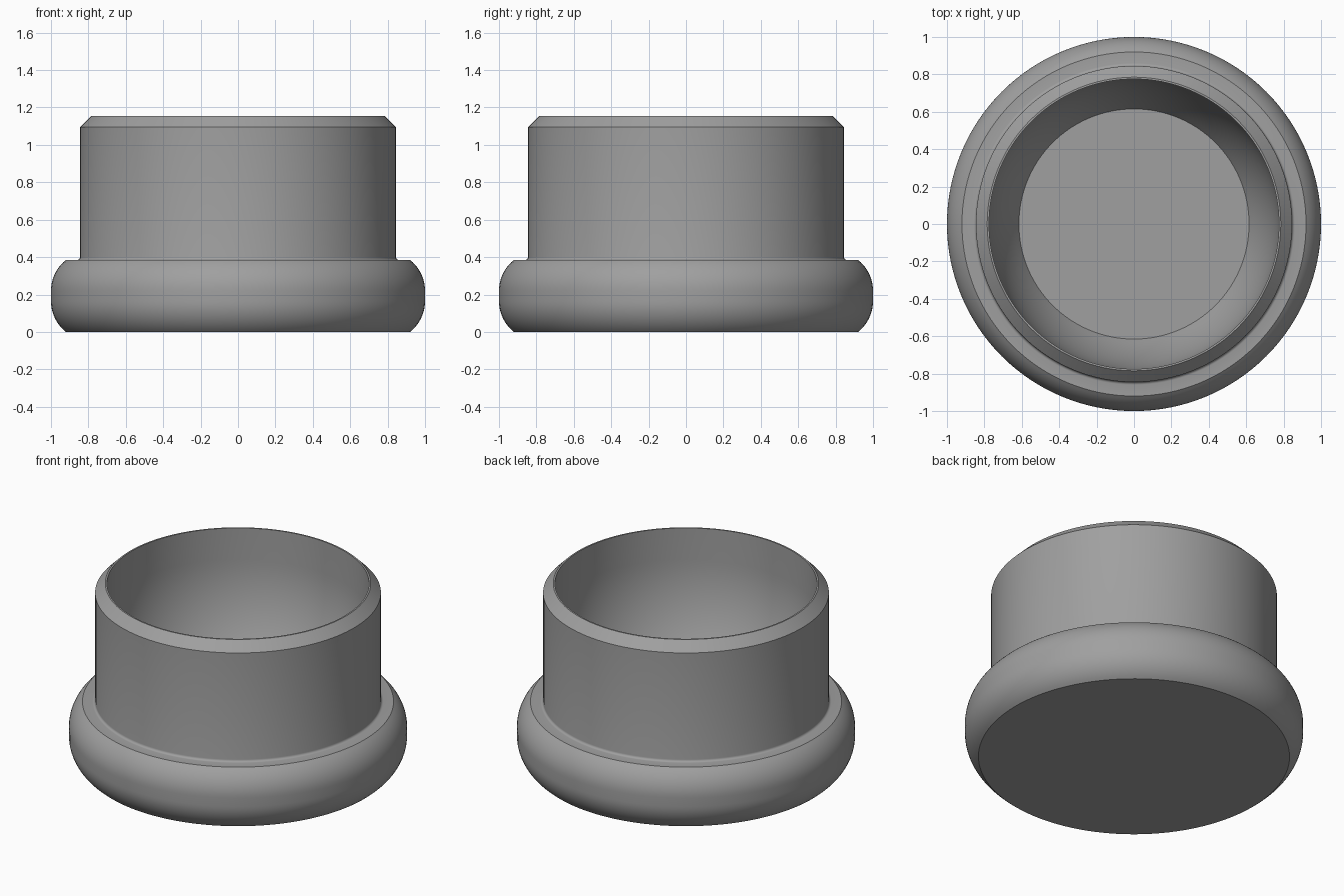
import bpy, bmesh, math

if "Cube" in bpy.data.objects:
    bpy.data.objects.remove(bpy.data.objects["Cube"])

SEGMENTS = 128


def arc(cx, cz, radius, start, end, steps):
    """Points (r, z) on a circular arc, angles in degrees."""
    pts = []
    for i in range(steps + 1):
        a = math.radians(start + (end - start) * i / steps)
        pts.append((cx + radius * math.cos(a), cz + radius * math.sin(a)))
    return pts


grey = bpy.data.materials.new("plain grey")
grey.diffuse_color = (0.35, 0.35, 0.35, 1)
grey.use_nodes = True
grey.node_tree.nodes["Principled BSDF"].inputs["Base Color"].default_value = grey.diffuse_color

# rounded flange, cut flat at bottom and top
R, A = 0.21, 51.8
profile = [(0, 0)]
profile += arc(1 - R, 0.165, R, -A, 0, 10)
profile += arc(1 - R, 0.22, R, 0, A, 10)

# small fillet, then the straight sleeve with a chamfered rim
profile += arc(0.86, 0.4, 0.015, 270, 180, 4)
profile += [(0.845, 1.095), (0.785, 1.155), (0.775, 1.155)]

# hollow: straight lip that curves inward to a flat floor
RI = 1.077
profile += arc(0.775 - RI, 0.95, RI, 0, -31.6, 12)
profile += [(0, 0.385)]

# revolve the profile
bm = bmesh.new()
verts = [bm.verts.new((r, 0, z)) for r, z in profile]
edges = [bm.edges.new(pair) for pair in zip(verts, verts[1:])]
bmesh.ops.spin(bm, geom=verts + edges, cent=(0, 0, 0), axis=(0, 0, 1),
               angle=math.tau, steps=SEGMENTS, use_merge=True)
bmesh.ops.remove_doubles(bm, verts=bm.verts, dist=0.0001)
bmesh.ops.recalc_face_normals(bm, faces=bm.faces)

mesh = bpy.data.meshes.new("flanged_cap")
bm.to_mesh(mesh)
bm.free()
cap = bpy.data.objects.new("flanged_cap", mesh)
bpy.context.collection.objects.link(cap)
mesh.materials.append(grey)

bpy.context.view_layer.objects.active = cap
cap.select_set(True)
bpy.ops.object.shade_smooth_by_angle(angle=math.radians(25))
